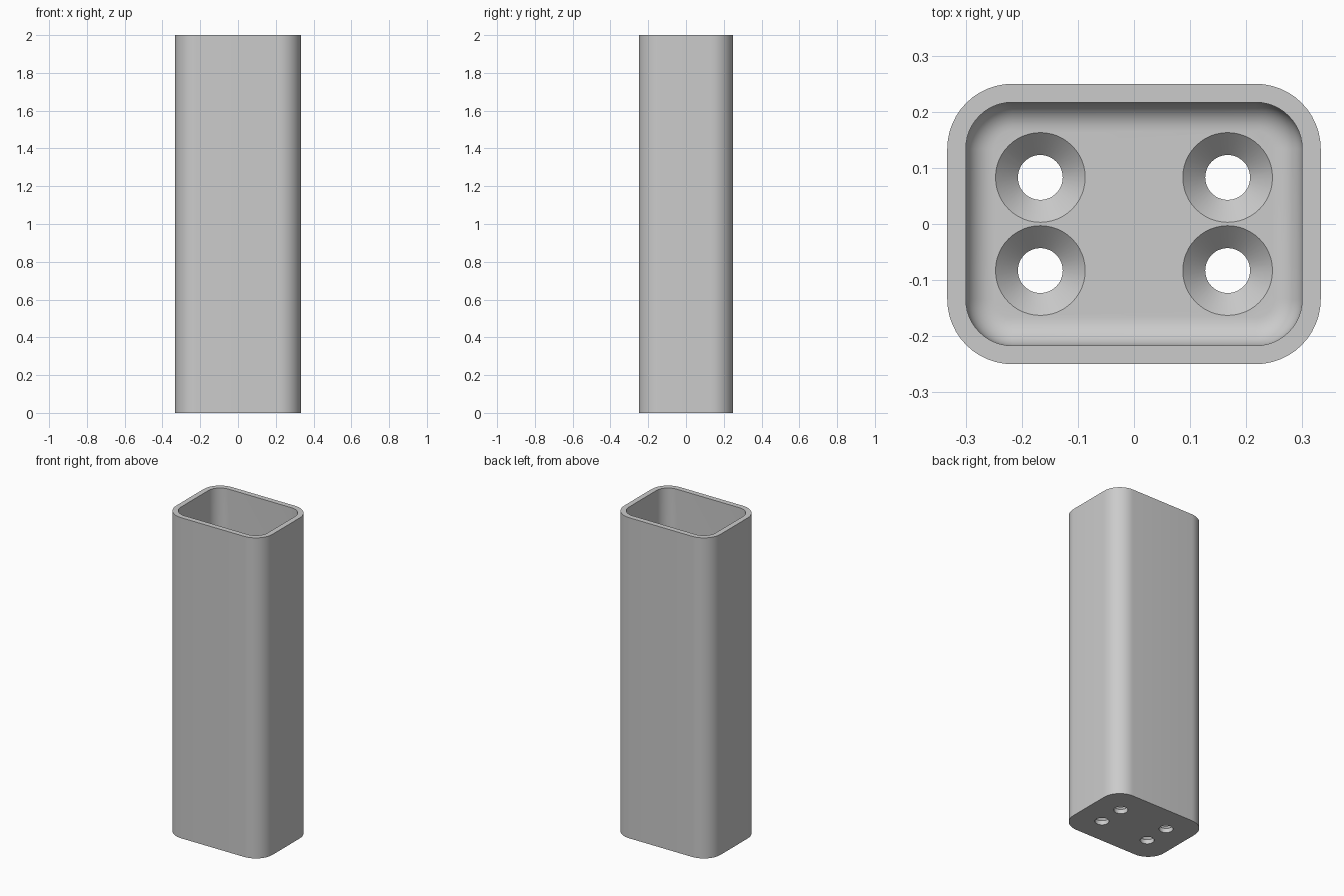
import bpy, bmesh
from math import sin, cos, pi, radians

cube = bpy.data.objects.get("Cube")
if cube:
    bpy.data.objects.remove(cube, do_unlink=True)

HALF_X, HALF_Y, HEIGHT = 0.333, 0.25, 2.0
CORNER, WALL, FLOOR, FILLET = 0.116, 0.033, 0.067, 0.05

grey = bpy.data.materials.new("plain grey")
grey.use_nodes = True
grey.diffuse_color = (0.6, 0.6, 0.6, 1)
grey.node_tree.nodes["Principled BSDF"].inputs["Base Color"].default_value = (0.6, 0.6, 0.6, 1)


def rounded_ring(bm, inset, z, steps=12):
    """Rounded rectangle, inset from the outer outline."""
    r = CORNER - inset
    cx, cy = HALF_X - CORNER, HALF_Y - CORNER
    ring = []
    for q, (sx, sy) in enumerate([(1, 1), (-1, 1), (-1, -1), (1, -1)]):
        for i in range(steps + 1):
            a = (q + i / steps) * pi / 2
            ring.append(bm.verts.new((sx * cx + r * cos(a), sy * cy + r * sin(a), z)))
    return ring


def circle_ring(bm, x, y, r, z, sides=48):
    return [bm.verts.new((x + r * cos(2 * pi * i / sides), y + r * sin(2 * pi * i / sides), z))
            for i in range(sides)]


def loft(bm, rings):
    """Closed solid skinned through a list of rings."""
    for a, b in zip(rings, rings[1:]):
        for i in range(len(a)):
            j = (i + 1) % len(a)
            bm.faces.new((a[i], a[j], b[j], b[i]))
    bm.faces.new(rings[0][::-1])
    bm.faces.new(rings[-1])


def make_object(name, bm):
    bmesh.ops.recalc_face_normals(bm, faces=bm.faces)
    mesh = bpy.data.meshes.new(name)
    bm.to_mesh(mesh)
    bm.free()
    mesh.materials.append(grey)
    obj = bpy.data.objects.new(name, mesh)
    bpy.context.collection.objects.link(obj)
    return obj


# Tall open box: outside, rim, inside, rounded floor edge
bm = bmesh.new()
rings = [rounded_ring(bm, 0, 0), rounded_ring(bm, 0, HEIGHT), rounded_ring(bm, WALL, HEIGHT)]
for i in range(9):
    a = i / 8 * pi / 2
    rings.append(rounded_ring(bm, WALL + FILLET * (1 - cos(a)), FLOOR + FILLET * (1 - sin(a))))
loft(bm, rings)
box = make_object("open_box", bm)

# Four countersunk screw holes in the floor
bm = bmesh.new()
for x in (-0.167, 0.167):
    for y in (-0.083, 0.083):
        profile = [(0.04, -0.05), (0.04, FLOOR - 0.04), (0.08, FLOOR), (0.08, FLOOR + 0.03)]
        loft(bm, [circle_ring(bm, x, y, r, z) for r, z in profile])
cutter = make_object("screw_hole_cutter", bm)
cutter.hide_render = True

cut = box.modifiers.new("screw holes", 'BOOLEAN')
cut.operation = 'DIFFERENCE'
cut.solver = 'EXACT'
cut.object = cutter

# Apply the cut and shade smooth
bpy.ops.object.select_all(action='DESELECT')
box.select_set(True)
bpy.context.view_layer.objects.active = box
bpy.ops.object.modifier_apply(modifier=cut.name)
bpy.data.objects.remove(cutter, do_unlink=True)
bpy.ops.object.shade_smooth_by_angle(angle=radians(30))
